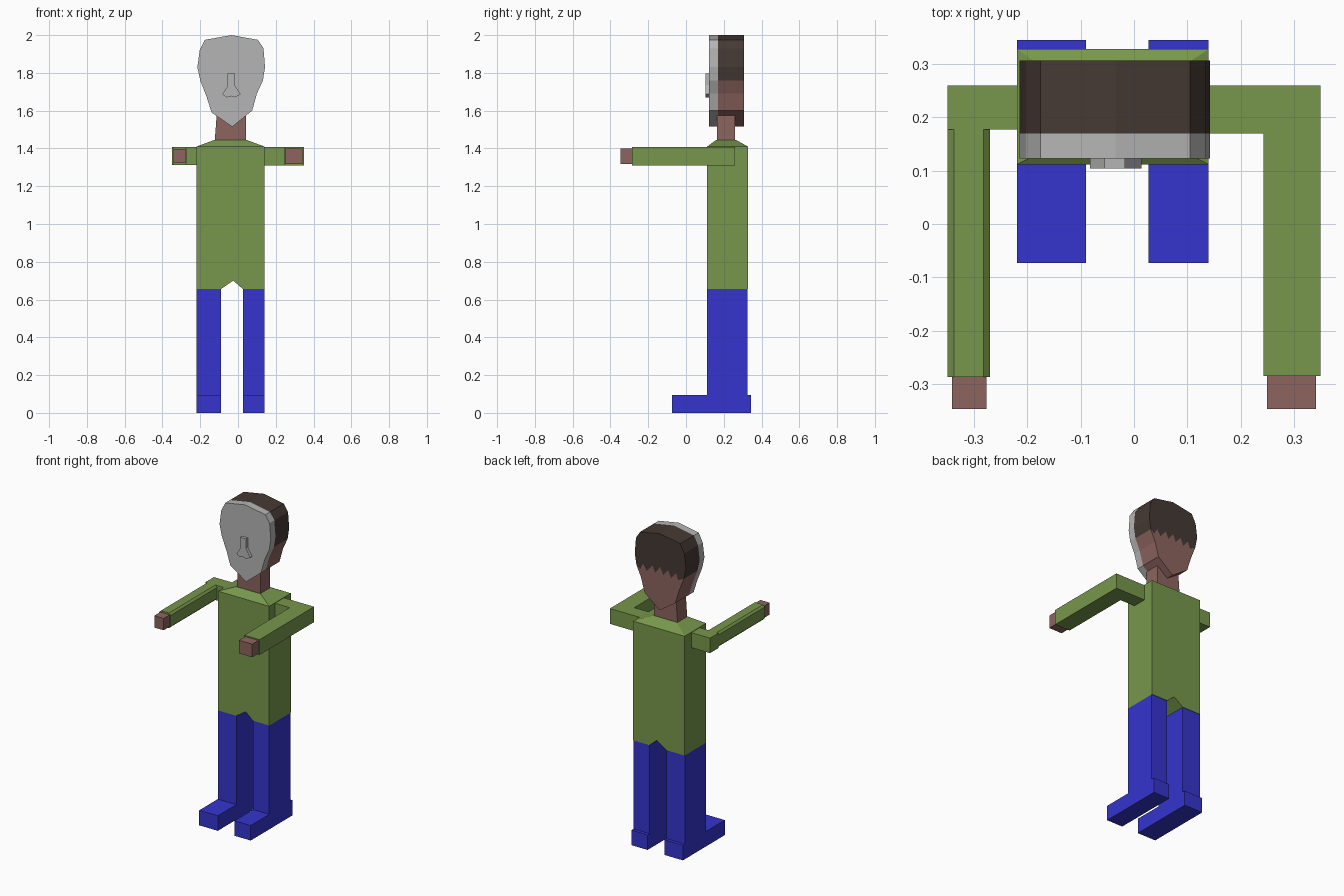
import bpy, bmesh

if "Cube" in bpy.data.objects:
    bpy.data.objects.remove(bpy.data.objects["Cube"])


def material(name, rgb):
    m = bpy.data.materials.new(name)
    m.diffuse_color = (*rgb, 1)
    m.use_nodes = True
    m.node_tree.nodes["Principled BSDF"].inputs["Base Color"].default_value = m.diffuse_color
    return m


GREEN = material("shirt green", (0.185, 0.31, 0.072))
BLUE = material("trouser blue", (0.035, 0.035, 0.62))
SKIN = material("skin brown", (0.27, 0.13, 0.117))
HAIR = material("hair dark brown", (0.06, 0.041, 0.034))
GREY = material("face grey", (0.46, 0.46, 0.46))


def finish(bm, name, mat):
    bmesh.ops.recalc_face_normals(bm, faces=bm.faces)
    mesh = bpy.data.meshes.new(name)
    bm.to_mesh(mesh)
    bm.free()
    mesh.materials.append(mat)
    ob = bpy.data.objects.new(name, mesh)
    bpy.context.collection.objects.link(ob)
    return ob


def prism(name, mat, points, lo, hi, axis="y"):
    """Extrude an outline: (x,z) along y, (y,z) along x, or (x,y) along z."""
    place = {"y": lambda a, b, d: (a, d, b),
             "x": lambda a, b, d: (d, a, b),
             "z": lambda a, b, d: (a, b, d)}[axis]
    bm = bmesh.new()
    near = [bm.verts.new(place(a, b, lo)) for a, b in points]
    far = [bm.verts.new(place(a, b, hi)) for a, b in points]
    bm.faces.new(near)
    bm.faces.new(far)
    n = len(points)
    for i in range(n):
        j = (i + 1) % n
        bm.faces.new((near[i], near[j], far[j], far[i]))
    return finish(bm, name, mat)


def frustum(name, mat, bottom, z0, top, z1):
    """Box between two (x0, x1, y0, y1) rectangles."""
    bm = bmesh.new()
    rings = []
    for (x0, x1, y0, y1), z in ((bottom, z0), (top, z1)):
        rings.append([bm.verts.new((x, y, z)) for x, y in
                      ((x0, y0), (x1, y0), (x1, y1), (x0, y1))])
    bm.faces.new(rings[0])
    bm.faces.new(rings[1])
    for i in range(4):
        j = (i + 1) % 4
        bm.faces.new((rings[0][i], rings[0][j], rings[1][j], rings[1][i]))
    return finish(bm, name, mat)


def box(name, mat, x0, x1, y0, y1, z0, z1):
    return frustum(name, mat, (x0, x1, y0, y1), z0, (x0, x1, y0, y1), z1)


# Legs with feet, one side profile each
leg_profile = [(-0.073, 0), (0.345, 0), (0.345, 0.095), (0.325, 0.095),
               (0.325, 0.656), (0.112, 0.656), (0.112, 0.095), (-0.073, 0.095)]
for side, x0, x1 in (("right", -0.22, -0.09), ("left", 0.027, 0.14)):
    prism(side + "_leg", BLUE, leg_profile, x0, x1, "x")

# Torso with notch between the legs, and sloped shoulders
prism("torso", GREEN, [(-0.22, 0.656), (-0.09, 0.656), (-0.025, 0.70), (0.025, 0.656),
                       (0.14, 0.656), (0.14, 1.41), (-0.22, 1.41)], 0.112, 0.328)
frustum("shoulders", GREEN, (-0.22, 0.14, 0.112, 0.328), 1.41,
        (-0.125, 0.045, 0.16, 0.265), 1.445)

# Neck
frustum("neck", SKIN, (-0.123, 0.043, 0.163, 0.26), 1.44,
        (-0.11, 0.043, 0.163, 0.26), 1.62)

# Arms bent forwards, outlines seen from above
prism("left_arm", GREEN, [(0.13, 0.17), (0.243, 0.17), (0.243, -0.285),
                          (0.35, -0.285), (0.35, 0.26), (0.13, 0.26)], 1.31, 1.407, "z")
box("left_hand", SKIN, 0.25, 0.342, -0.347, -0.28, 1.317, 1.4)
box("right_upper_arm", GREEN, -0.35, -0.21, 0.177, 0.26, 1.312, 1.407)
c = 0.012
prism("right_forearm", GREEN,
      [(-0.35 + c, 1.312), (-0.27 - c, 1.312), (-0.27, 1.312 + c), (-0.27, 1.407 - c),
       (-0.27 - c, 1.407), (-0.35 + c, 1.407), (-0.35, 1.407 - c), (-0.35, 1.312 + c)],
      -0.287, 0.18)
box("right_hand", SKIN, -0.342, -0.277, -0.347, -0.28, 1.322, 1.397)

# Head outline, split in crown and jaw
crown = [(0.132, 1.76), (0.143, 1.83), (0.135, 1.93), (0.105, 1.975), (-0.035, 2.0),
         (-0.175, 1.975), (-0.203, 1.92), (-0.215, 1.83), (-0.2, 1.76)]
jaw = [(-0.165, 1.67), (-0.14, 1.59), (-0.03, 1.515), (0.075, 1.60), (0.10, 1.69)]
prism("face", GREY, crown + jaw, 0.123, 0.17)

# Back of head: hair with a jagged lower edge meeting the skin
fringe = [(-0.16, 1.74), (-0.145, 1.78), (-0.11, 1.74), (-0.09, 1.785), (-0.055, 1.745),
          (-0.035, 1.79), (0.0, 1.745), (0.02, 1.785), (0.06, 1.74), (0.085, 1.78),
          (0.105, 1.74)]
prism("hair", HAIR, crown + fringe, 0.17, 0.307)
prism("back_of_head", SKIN, [crown[-1]] + jaw + [crown[0]] + fringe[::-1], 0.17, 0.307)

# Nose
prism("nose", GREY, [(-0.055, 1.797), (-0.017, 1.797), (-0.017, 1.735), (0.014, 1.687),
                     (-0.017, 1.67), (-0.035, 1.677), (-0.06, 1.67), (-0.083, 1.687),
                     (-0.055, 1.73)], 0.104, 0.13)
